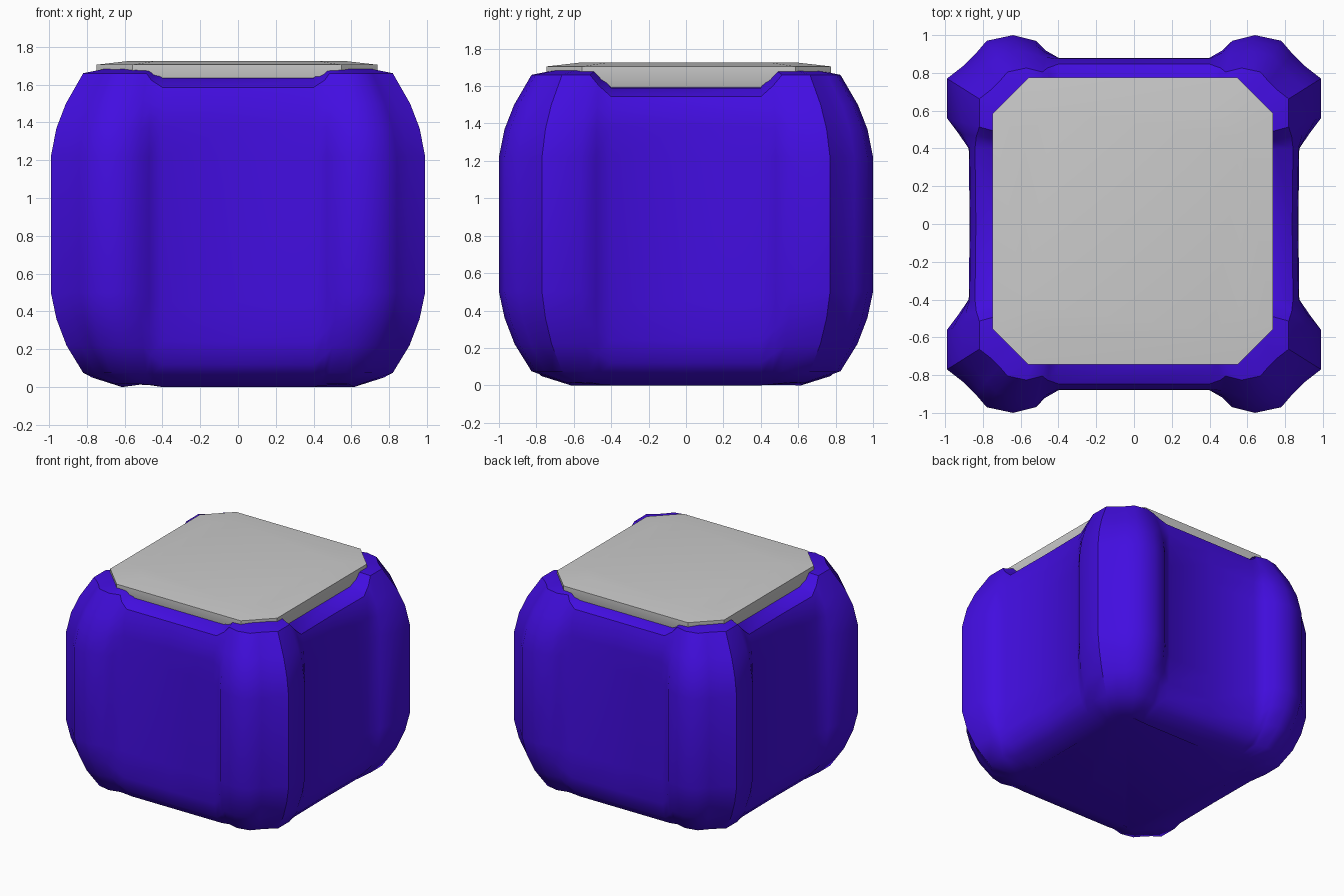
import bpy, bmesh
from math import radians

if "Cube" in bpy.data.objects:
    bpy.data.objects.remove(bpy.data.objects["Cube"])


def loft(name, rings, angle):
    """Skin a stack of equal-length closed rings and cap both ends."""
    bm = bmesh.new()
    rows = [[bm.verts.new(p) for p in ring] for ring in rings]
    n = len(rows[0])
    for a, b in zip(rows, rows[1:]):
        for i in range(n):
            j = (i + 1) % n
            bm.faces.new((a[i], a[j], b[j], b[i]))
    bm.faces.new(rows[0][::-1])
    bm.faces.new(rows[-1])
    bmesh.ops.recalc_face_normals(bm, faces=bm.faces)
    mesh = bpy.data.meshes.new(name)
    bm.to_mesh(mesh)
    bm.free()
    ob = bpy.data.objects.new(name, mesh)
    bpy.context.collection.objects.link(ob)
    bpy.ops.object.select_all(action='DESELECT')
    ob.select_set(True)
    bpy.context.view_layer.objects.active = ob
    bpy.ops.object.shade_smooth_by_angle(angle=radians(angle))
    return ob


# Plan outline of one quarter: x, y, lobe weight (0 = wall, 1 = corner column)
QUARTER = [(.87, 0, 0), (.875, .40, 0), (.93, .48, .5), (.99, .56, 1), (.99, .77, 1),
           (.90, .84, 1), (.84, .90, 1), (.78, .97, 1), (.64, 1.0, 1), (.52, .97, 1),
           (.47, .92, .5), (.40, .88, 0), (0, .88, 0)]


def full_outline():
    q = QUARTER
    out = list(q)
    out += [(-x, y, w) for x, y, w in q[-2::-1]]
    out += [(-x, -y, w) for x, y, w in q[1:]]
    out += [(x, -y, w) for x, y, w in q[-2:0:-1]]
    return out


# Height levels: wall spread, wall z, column spread, column z
LEVELS = [(.45, .00, .42, .015), (.78, .05, .71, .075), (.92, .12, .86, .22),
          (.98, .24, .95, .36), (1, .45, 1, .50), (1, 1.22, 1, 1.22),
          (1, 1.38, .95, 1.37), (.99, 1.49, .865, 1.50), (.93, 1.585, .71, 1.66),
          (.75, 1.635, .42, 1.695), (.45, 1.64, .25, 1.69)]
CORE = .40


def pull(c, t):
    """Draw the part of a coordinate outside the core inwards."""
    s = 1 if c >= 0 else -1
    return c if abs(c) <= CORE else s * (CORE + (abs(c) - CORE) * t)


rings = []
for tw, zw, tl, zl in LEVELS:
    ring = []
    for x, y, w in full_outline():
        t = tw + (tl - tw) * w
        # side walls end lower than the front and back ones
        drop = .045 * max(0, min(1, (zw - 1.4) / .2)) if abs(x) > abs(y) else 0
        zwall = zw - drop
        ring.append((pull(x, t), pull(y, t), zwall + (zl - zwall) * w))
    rings.append(ring)
body = loft("body", rings, 40)

mat = bpy.data.materials.new("blue")
mat.diffuse_color = (.055, .004, .75, 1)
mat.use_nodes = True
mat.node_tree.nodes["Principled BSDF"].inputs["Base Color"].default_value = mat.diffuse_color
body.data.materials.append(mat)

# Clipped-corner lid with a slightly domed top
X, Y, C = .743, .76, .19
octagon = [(X, -Y + C), (X, Y - C), (X - C, Y), (-X + C, Y),
           (-X, Y - C), (-X, -Y + C), (-X + C, -Y), (X - C, -Y)]
LID = [(.96, 1.56), (1, 1.63), (1, 1.705), (.77, 1.725)]
loft("top_panel", [[(x * s - .006, y * s + .015, z) for x, y in octagon] for s, z in LID], 40)
